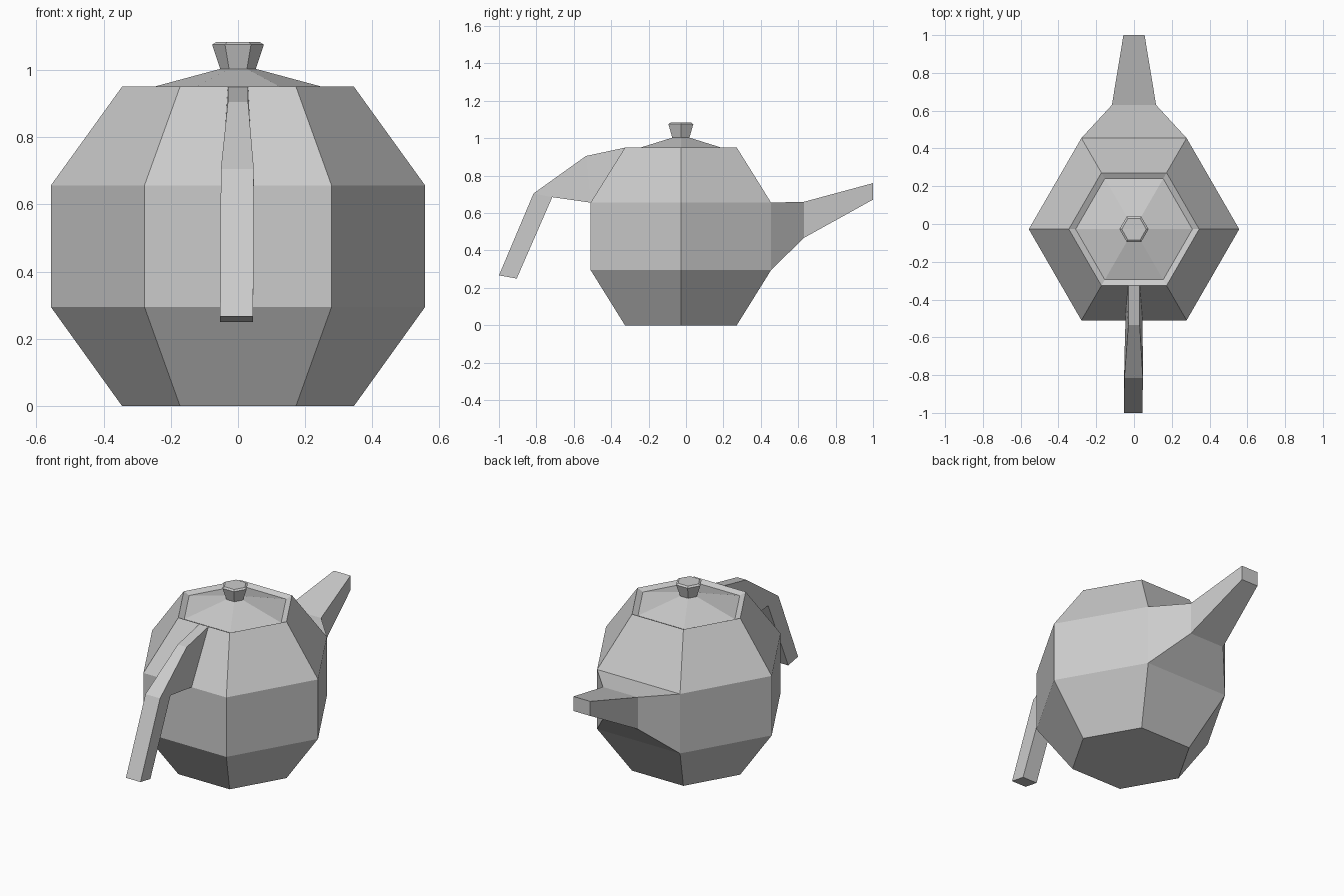
import bpy, bmesh
from math import cos, sin, pi

if "Cube" in bpy.data.objects:
    bpy.data.objects.remove(bpy.data.objects["Cube"])

CY = -0.0275  # centre line of the pot


def hexagon(r, z):
    return [(r * cos(k * pi / 3), CY + r * sin(k * pi / 3), z) for k in range(6)]


def loft(name, rings, cap_start=True, cap_end=True, skip=None):
    """Skin a list of equal-length rings with flat faces."""
    bm = bmesh.new()
    vs = [[bm.verts.new(p) for p in ring] for ring in rings]
    n = len(rings[0])
    for i in range(len(vs) - 1):
        for k in range(n):
            if (i, k) != skip:
                j = (k + 1) % n
                bm.faces.new((vs[i][k], vs[i][j], vs[i + 1][j], vs[i + 1][k]))
    if cap_start:
        bm.faces.new(vs[0][::-1])
    if cap_end:
        bm.faces.new(vs[-1])
    bmesh.ops.recalc_face_normals(bm, faces=bm.faces)
    me = bpy.data.meshes.new(name)
    bm.to_mesh(me)
    bm.free()
    ob = bpy.data.objects.new(name, me)
    bpy.context.collection.objects.link(ob)
    return ob


# Body with sloping inner rim; the back middle panel is open for the spout
loft("body", [hexagon(r, z) for r, z in
              [(0.345, 0), (0.557, 0.295), (0.557, 0.656), (0.345, 0.95), (0.309, 0.934)]],
     cap_end=False, skip=(1, 1))

# Lid and knob
loft("lid", [hexagon(0.309, 0.934), hexagon(0.053, 1.003)], cap_start=False)
loft("knob", [hexagon(r, z) for r, z in
              [(0.053, 1.003), (0.077, 1.075), (0.065, 1.083)]], cap_start=False)

# Spout: rectangles (half width, y, bottom z, top z) growing out of the open panel
spout = [(0.2785, CY + 0.557 * sin(pi / 3), 0.295, 0.656),
         (0.117, 0.63, 0.467, 0.66), (0.056, 1.0, 0.672, 0.76)]
loft("spout", [[(-w, y, a), (w, y, a), (w, y, b), (-w, y, b)] for w, y, a, b in spout],
     cap_start=False)

# Handle: sections (outer y, z, half width, inner y, z, half width, x centre)
handle = [(-0.325, 0.95, 0.03, -0.42, 0.797, 0.04, 0),
          (-0.535, 0.905, 0.03, -0.51, 0.656, 0.045, 0),
          (-0.815, 0.705, 0.049, -0.715, 0.685, 0.049, -0.002),
          (-1.0, 0.267, 0.049, -0.905, 0.25, 0.049, -0.004)]
loft("handle", [[(c - w, y, z), (c + w, y, z), (c + v, b, d), (c - v, b, d)]
                for y, z, w, b, d, v, c in handle], cap_start=False)
